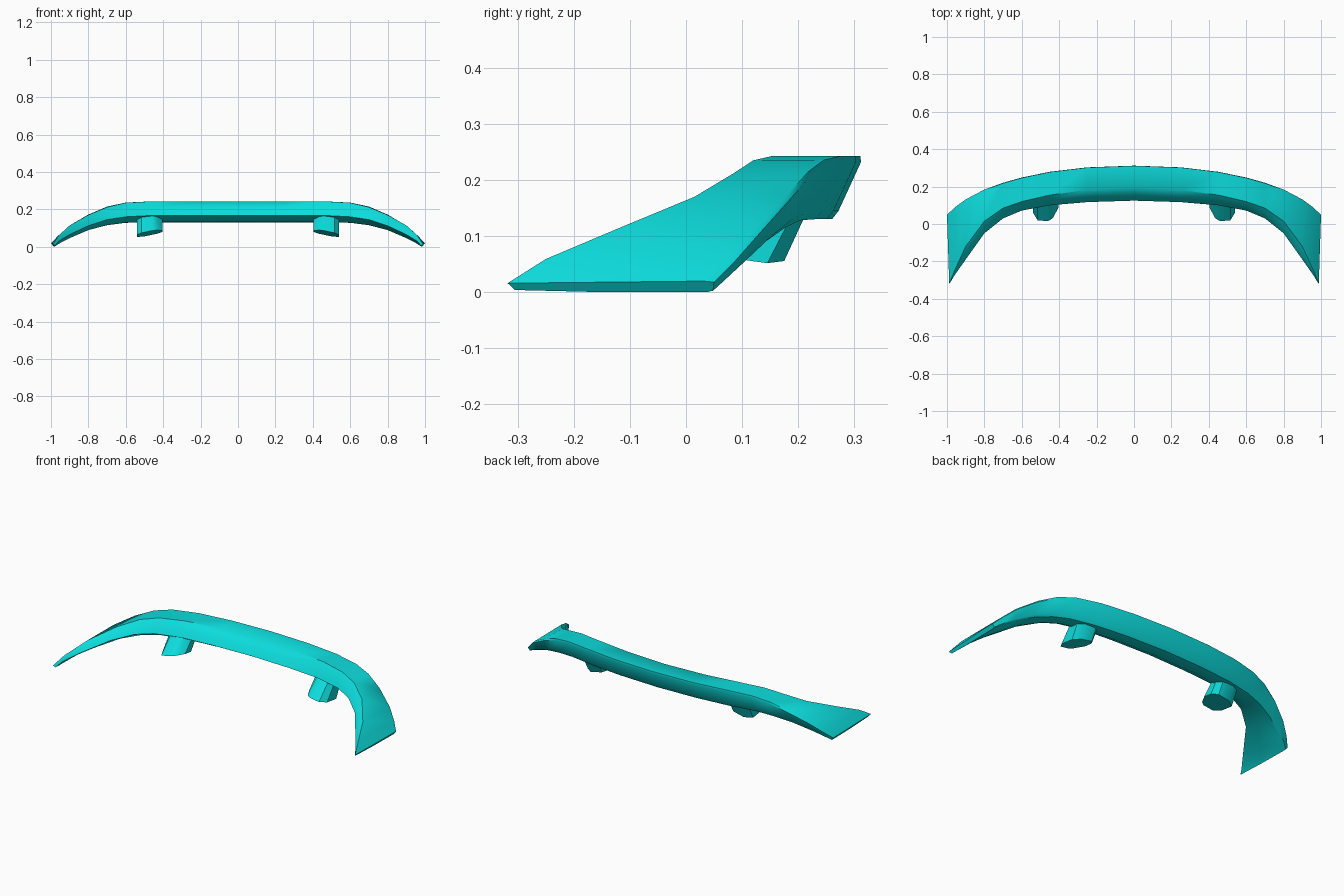
import bpy
import bmesh
from mathutils import Vector

default = bpy.data.objects.get("Cube")
if default:
    bpy.data.objects.remove(default, do_unlink=True)

# Single paint colour
paint = bpy.data.materials.new("turquoise paint")
paint.use_nodes = True
colour = (0.004, 0.72, 0.72, 1)
paint.diffuse_color = colour
shader = paint.node_tree.nodes["Principled BSDF"]
shader.inputs["Base Color"].default_value = colour
shader.inputs["Roughness"].default_value = 0.5


def finish(bm, name, angle):
    """Turn a bmesh into a painted object with smooth shading and sharp edges."""
    bmesh.ops.recalc_face_normals(bm, faces=bm.faces)
    mesh = bpy.data.meshes.new(name)
    bm.to_mesh(mesh)
    bm.free()
    mesh.materials.append(paint)
    obj = bpy.data.objects.new(name, mesh)
    bpy.context.collection.objects.link(obj)
    bpy.ops.object.select_all(action="DESELECT")
    obj.select_set(True)
    bpy.context.view_layer.objects.active = obj
    bpy.ops.object.shade_smooth_by_angle(angle=angle)
    return obj


def loft(bm, sections, cap_first, cap_last):
    """Skin closed sections that all have the same number of points."""
    rings = [[bm.verts.new(p) for p in section] for section in sections]
    for a, b in zip(rings, rings[1:]):
        for i in range(len(a)):
            j = (i + 1) % len(a)
            bm.faces.new((a[i], a[j], b[j], b[i]))
    if cap_first:
        bm.faces.new(rings[0])
    if cap_last:
        bm.faces.new(rings[-1])


# Wing stations: x, then (y, z) of top crease, trailing top, trailing bottom, nose
stations = [
    (0.00, (.195, .243), (.317, .243), (.265, .13), (.125, .168)),
    (0.25, (.182, .243), (.308, .243), (.256, .13), (.117, .168)),
    (0.45, (.155, .243), (.284, .243), (.236, .13), (.100, .168)),
    (0.60, (.120, .235), (.253, .236), (.207, .128), (.072, .160)),
    (0.70, (.085, .212), (.225, .215), (.182, .115), (.030, .145)),
    (0.80, (.015, .170), (.188, .172), (.148, .09), (-.050, .112)),
    (0.90, (-.120, .114), (.135, .112), (.100, .046), (-.190, .065)),
    (0.96, (-.250, .059), (.090, .06), (.065, .015), (-.275, .028)),
]


def wing_section(crease, trail, bottom, nose):
    """Rounded wing profile through four guide points."""
    thick = trail.z - bottom.z
    belly = bottom.lerp(nose, 0.55) - Vector((0, 0, 0.16 * thick))
    chin = nose.lerp(belly, 0.12)
    brow = nose.lerp(crease, 0.5) + Vector((0, -0.04, 0.05)) * thick
    return [crease, trail.lerp(crease, 0.05), trail.lerp(bottom, 0.1),
            bottom.lerp(trail, 0.13), bottom.lerp(belly, 0.06),
            belly, chin, nose, brow]


half = [wing_section(*(Vector((x, y, z)) for y, z in guides))
        for x, *guides in stations]

# Thin blade at the outer end
half.append(wing_section(Vector((.988, -.318, .016)), Vector((1, .05, .02)),
                         Vector((.985, .048, 0)), Vector((.978, -.305, .004))))
for p in half[-1]:
    p.z = max(p.z, 0)

mirrored = [[Vector((-p.x, p.y, p.z)) for p in s] for s in reversed(half[1:])]
bm = bmesh.new()
loft(bm, mirrored + half, True, True)
finish(bm, "spoiler_wing", 0.7)

# Mounting feet: faceted columns leaning back into the wing
outline = [(.405, .085), (.435, .03), (.46, .015), (.515, .02), (.54, .06),
           (.54, .145), (.5, .175), (.43, .172), (.405, .14)]
for side, name in ((1, "left_foot"), (-1, "right_foot")):
    base = [(side * x, y, 0.1 - 0.14 * y - 0.2 * (x - 0.4)) for x, y in outline]
    top = [(side * x, 0.1 + 0.73 * y, 0.17) for x, y in outline]
    bm = bmesh.new()
    loft(bm, [base, top], True, True)
    finish(bm, name, 0.6)
